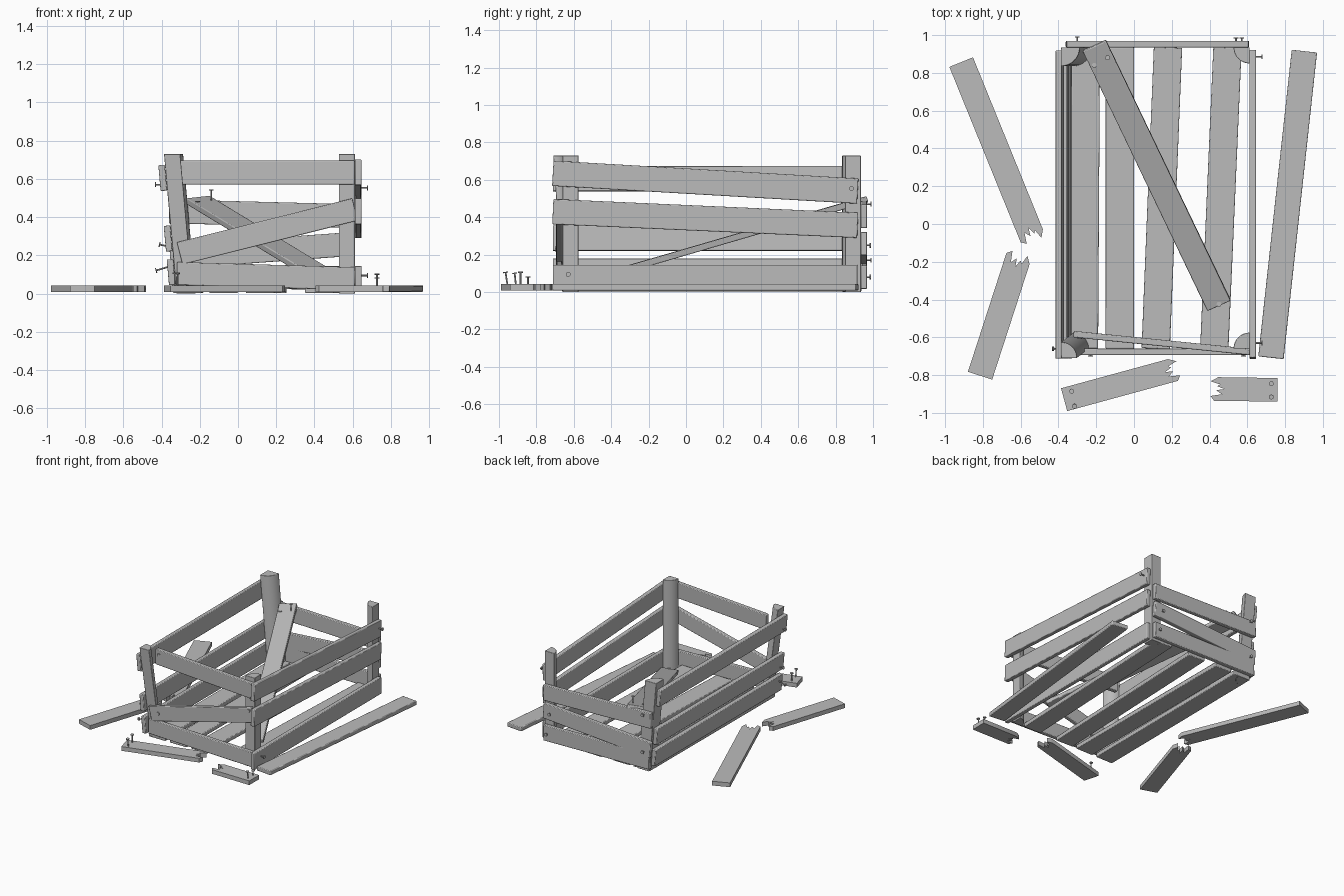
import bpy, bmesh, math
from mathutils import Vector, Matrix

cube = bpy.data.objects.get("Cube")
if cube:
    bpy.data.objects.remove(cube, do_unlink=True)


def make_material(name, value):
    mat = bpy.data.materials.new(name)
    mat.use_nodes = True
    col = (value, value, value, 1)
    mat.diffuse_color = col
    mat.node_tree.nodes["Principled BSDF"].inputs["Base Color"].default_value = col
    return mat


GREY = make_material("plain grey", 0.5)
T = 0.034   # board thickness
W = 0.135   # board width
X, Y, Z = Vector((1, 0, 0)), Vector((0, 1, 0)), Vector((0, 0, 1))


def finish(name, bm, bevel=0.0):
    bmesh.ops.recalc_face_normals(bm, faces=bm.faces[:])
    me = bpy.data.meshes.new(name)
    bm.to_mesh(me)
    bm.free()
    ob = bpy.data.objects.new(name, me)
    bpy.context.collection.objects.link(ob)
    me.materials.append(GREY)
    if bevel:
        mod = ob.modifiers.new("edge", "BEVEL")
        mod.width = bevel
        mod.segments = 2
        mod.limit_method = "ANGLE"
        mod.angle_limit = math.radians(50)
    bpy.ops.object.select_all(action="DESELECT")
    ob.select_set(True)
    bpy.context.view_layer.objects.active = ob
    bpy.ops.object.shade_smooth_by_angle(angle=math.radians(35))
    return ob


# Splintered end: (position across the width, setback from the tip)
SPLINTERS = [(-.5, .02), (-.3, .0), (-.22, .06), (-.05, .03), (0, .075),
             (.12, .035), (.2, .05), (.32, .0), (.5, .04)]


def board(name, start, end, across, width=W, broken=False):
    """Plank along start-end; 'across' gives the direction of its width."""
    start, end = Vector(start), Vector(end)
    d = (end - start).normalized()
    w = (across - d * across.dot(d)).normalized()
    n = d.cross(w)
    length = (end - start).length
    outline = [(0, .5), (0, -.5)]
    if broken:
        outline += [(length - back, s) for s, back in SPLINTERS]
    else:
        outline += [(length, -.5), (length, .5)]
    bm = bmesh.new()
    face = bm.faces.new([bm.verts.new(start + d * a + w * (s * width) - n * T / 2)
                         for a, s in outline])
    ext = bmesh.ops.extrude_face_region(bm, geom=[face])
    verts = [v for v in ext["geom"] if isinstance(v, bmesh.types.BMVert)]
    bmesh.ops.translate(bm, verts=verts, vec=n * T)
    return finish(name, bm, 0 if broken else 0.005)


def post(name, bottom, top, sx, sy, radius=0.085):
    """Quarter-round corner post; sx, sy point into the crate."""
    bm = bmesh.new()
    rings = []
    for base in (bottom, top):
        pts = [Vector(base)]
        for i in range(9):
            a = math.pi / 2 * i / 8
            pts.append(Vector(base) + Vector((sx * math.cos(a), sy * math.sin(a), 0)) * radius)
        rings.append([bm.verts.new(p) for p in pts])
    lo, hi = rings
    bm.faces.new(lo)
    bm.faces.new(hi)
    for i in range(len(lo)):
        j = (i + 1) % len(lo)
        bm.faces.new((lo[i], lo[j], hi[j], hi[i]))
    return finish(name, bm, 0.003)


def nail(name, at, direction, out=0.04):
    """Nail standing 'out' from the surface point 'at'."""
    direction = Vector(direction).normalized()
    turn = direction.to_track_quat("Z", "Y").to_matrix().to_4x4()
    bm = bmesh.new()
    for r, lo, hi in ((.0045, -.03, out), (.013, out - .002, out + .004)):
        bmesh.ops.create_cone(bm, cap_ends=True, segments=10, radius1=r, radius2=r,
                              depth=hi - lo,
                              matrix=Matrix.Translation(Vector(at)) @ turn
                              @ Matrix.Translation((0, 0, (lo + hi) / 2)))
    return finish(name, bm)


# Corner posts; the left pair leans outwards
post("front_right_post", (.612, -.66, 0), (.612, -.66, .73), -1, 1)
post("back_right_post", (.612, .935, 0), (.612, .935, .73), -1, -1)
post("front_left_post", (-.322, -.66, .01), (-.387, -.71, .73), 1, 1)
post("back_left_post", (-.322, .935, 0), (-.387, .935, .73), 1, -1, .1)

# Floor slats
for i, (x0, x1) in enumerate([(-.265, -.255), (-.075, -.075), (.115, .18), (.425, .495)]):
    board(f"floor_slat_{i + 1}", (x0, -.66, .02), (x1, .935, .02), X, .15)

# Right wall, upper boards sagging to the back
for part, z0, z1 in (("bottom", .078, .078), ("middle", .43, .357), ("top", .635, .54)):
    board(f"right_{part}_board", (.629, -.712, z0), (.629, .918, z1), Z)

# Left wall, following the leaning posts
lean = Vector((-.065, 0, .73))
for part, z in (("bottom", .112), ("middle", .288), ("top", .605)):
    x = -.34 - .065 * z / .73
    board(f"left_{part}_board", (x, -.712, z), (x, .918, z), lean)

# Front wall, top board sprung loose behind the leaning post
board("front_bottom_board", (-.32, -.677, .105), (.612, -.677, .078), Z, .12)
board("front_middle_board", (-.305, -.677, .21), (.612, -.677, .44), Z, .12)
board("front_top_board", (-.32, -.583, .633), (.612, -.677, .633), Z, .125)

# Back wall
board("back_bottom_board", (-.345, .952, .095), (.605, .952, .08), Z, .125)
board("back_middle_board", (-.355, .952, .19), (.605, .952, .26), Z, .125)
board("back_top_board", (-.36, .952, .43), (.605, .952, .405), Z, .125)

# Fallen board resting across the inside
board("fallen_board", (-.21, .945, .49), (.45, -.43, .09), Vector((1, .48, .12)))

# Loose boards on the ground around the crate
G = .026
board("loose_long_board", (.725, -.708, G), (.902, .915, G), X)
board("broken_left_long_half", (-.915, .857, G), (-.53, -.09, G), X, broken=True)
board("broken_left_short_half", (-.815, -.803, G), (-.605, -.155, G), X, broken=True)
board("broken_front_long_half", (-.37, -.93, G), (.235, -.765, G), Y, .125, broken=True)
board("broken_front_short_half", (.76, -.878, G), (.405, -.873, G), Y, .125, broken=True)

# Nails: (surface point, direction, how far they stand out)
NAILS = {
    "right_wall": [((.646, .885, .553), X, .03), ((.646, -.63, .095), X, .03)],
    "left_wall": [((-.41, -.66, .57), -X, .02), ((-.38, -.66, .25), (-1, 0, .2), .03),
                  ((-.365, -.66, .14), (-1, 0, -.3), .065)],
    "front_wall": [((-.287, -.603, .655), -Y, .003), ((.58, -.694, .47), -Y, .003),
                   ((-.23, -.694, .23), -Y, .003)],
    "back_wall": [((-.3, .969, .47), Y, .02), ((.54, .969, .25), Y, .015),
                  ((.57, .969, .08), Y, .015), ((-.3, .969, .17), Y, .02)],
    "fallen_board": [((-.21, .84, .478), Z, .003), ((-.14, .88, .5), Z, .04),
                     ((.45, -.425, .108), Z, .003)],
    "loose_board": [((-.33, -.885, .04), Z, .065), ((-.315, -.955, .04), (0, -.15, 1), .065),
                    ((.727, -.845, .04), Z, .04), ((.727, -.91, .04), (0, -.1, 1), .06)],
}
for where, group in NAILS.items():
    for i, (at, direction, out) in enumerate(group):
        nail(f"{where}_nail_{i + 1}", at, direction, out)
